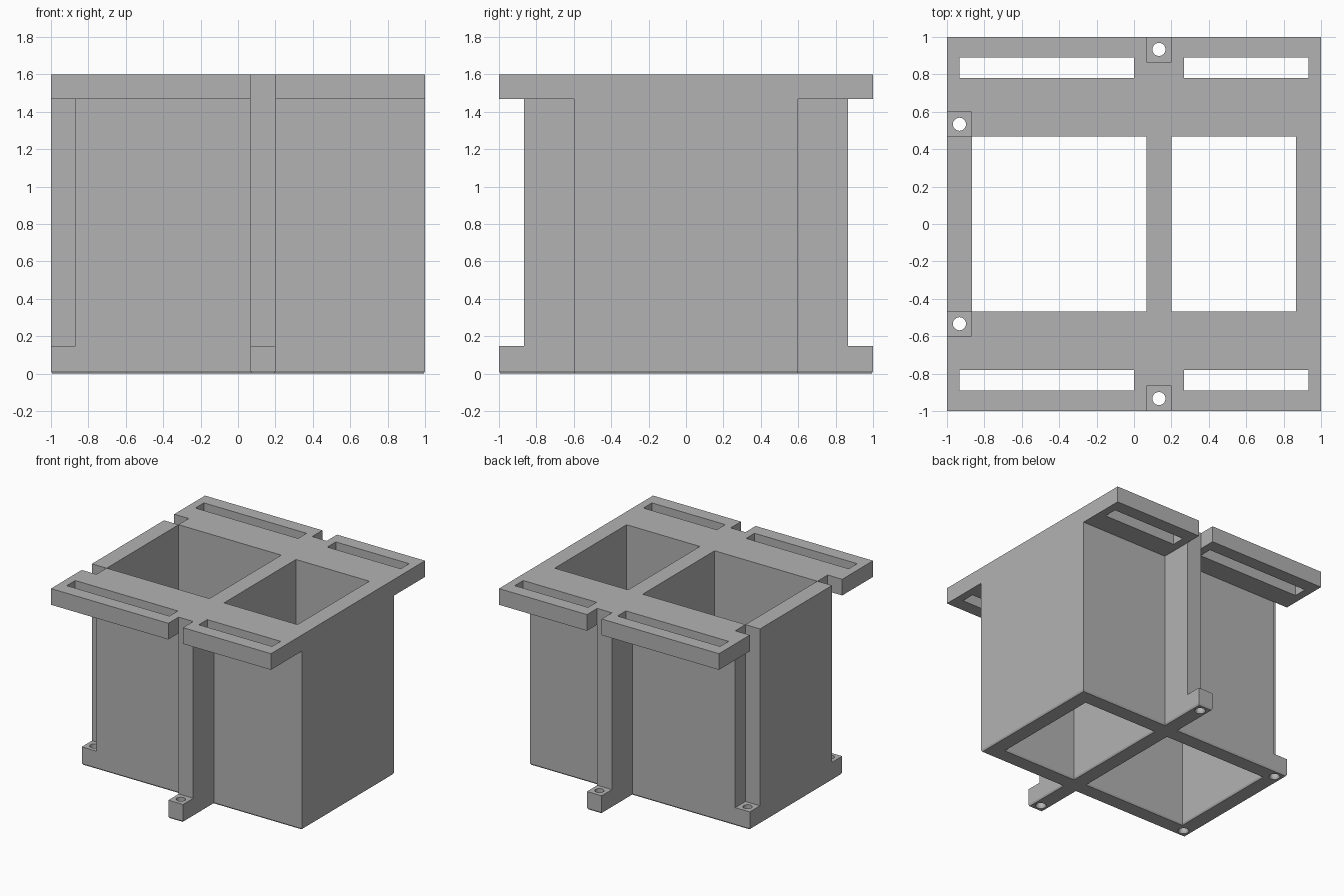
import bpy, bmesh, math

if "Cube" in bpy.data.objects:
    bpy.data.objects.remove(bpy.data.objects["Cube"])

U = 2 / 30            # model module (thirtieth of the width)
FOOT = 0.147          # foot height
CH, CW = 0.0133, 0.007  # bottom chamfer height and width

grey = bpy.data.materials.new("plain grey")
grey.diffuse_color = (0.45, 0.45, 0.45, 1)
grey.use_nodes = True
grey.node_tree.nodes["Principled BSDF"].inputs["Base Color"].default_value = grey.diffuse_color


def prism(name, outline, levels):
    """Stack outline(offset) rings at the given (z, offset) levels into a solid."""
    bm = bmesh.new()
    rings = [[bm.verts.new((x, y, z)) for x, y in outline(o)] for z, o in levels]
    n = len(rings[0])
    bm.faces.new(rings[0][::-1])
    bm.faces.new(rings[-1])
    for a, b in zip(rings, rings[1:]):
        for i in range(n):
            j = (i + 1) % n
            bm.faces.new((a[i], a[j], b[j], b[i]))
    bmesh.ops.recalc_face_normals(bm, faces=bm.faces)
    me = bpy.data.meshes.new(name)
    bm.to_mesh(me)
    bm.free()
    me.materials.append(grey)
    ob = bpy.data.objects.new(name, me)
    bpy.context.collection.objects.link(ob)
    return ob


def rect(x0, x1, y0, y1):
    return lambda o: [(x0 - o, y0 - o), (x1 + o, y0 - o), (x1 + o, y1 + o), (x0 - o, y1 + o)]


def circle(cx, cy, r, n=32):
    return lambda o: [(cx + (r + o) * math.cos(2 * math.pi * i / n),
                       cy + (r + o) * math.sin(2 * math.pi * i / n)) for i in range(n)]


def solid(top):      # chamfered inwards at the bottom
    return [(0, -CW), (CH, 0), (top, 0)]


def through(top):    # cutter, flared at the bottom
    return [(-CH, 2 * CW), (CH, 0), (top, 0)]


def combine(body, others, operation):
    for ob in others:
        m = body.modifiers.new(ob.name, 'BOOLEAN')
        m.operation, m.object, m.solver = operation, ob, 'EXACT'
        dg = bpy.context.evaluated_depsgraph_get()
        me = bpy.data.meshes.new_from_object(body.evaluated_get(dg))
        body.modifiers.clear()
        body.data = me
        bpy.data.objects.remove(ob)


# Main block, cross rib with feet, top flange
body = prism("twin_pocket_housing", rect(-1, 1, -9 * U, 9 * U), solid(1.6))
combine(body, [
    prism("cross_rib", rect(U, 3 * U, -13 * U, 13 * U), solid(1.6)),
    prism("rib_feet", rect(U, 3 * U, -1, 1), solid(FOOT)),
    prism("top_flange", rect(-1, 1, -1, 1), [(1.467, 0), (1.6, 0)]),
], 'UNION')

# Pockets, flange slots, screw access notches and screw holes
cuts = [prism("pocket", rect(x0 * U, x1 * U, -7 * U, 7 * U), through(1.8))
        for x0, x1 in ((-13, 1), (3, 13))]
for s in (-1, 1):
    for x0, x1 in ((-14, 0), (4, 14)):
        ys = sorted((s * 0.78, s * 0.89))
        cuts.append(prism("slot", rect(x0 * U, x1 * U, *ys), [(1.3, 0), (1.8, 0)]))
    ys = sorted((s * 13 * U, s * 1.1))
    cuts.append(prism("rib_notch", rect(U, 3 * U, *ys), [(FOOT, 0), (1.8, 0)]))
    ys = sorted((s * (7 * U + 0.001), s * 9.5 * U))
    # upper part of the corner notch is limited to the screw pad's width
    ys = sorted((s * (7 * U + 0.001), s * 9 * U))
    cuts.append(prism("corner_notch", rect(-1.1, -13 * U - 0.001, *ys), [(FOOT, 0), (1.8, 0)]))
    for cx, cy in ((2 * U, 14 * U), (-14 * U, 8 * U)):
        cuts.append(prism("screw_hole", circle(cx, s * cy, 0.035), through(0.3)))
combine(body, cuts, 'DIFFERENCE')
